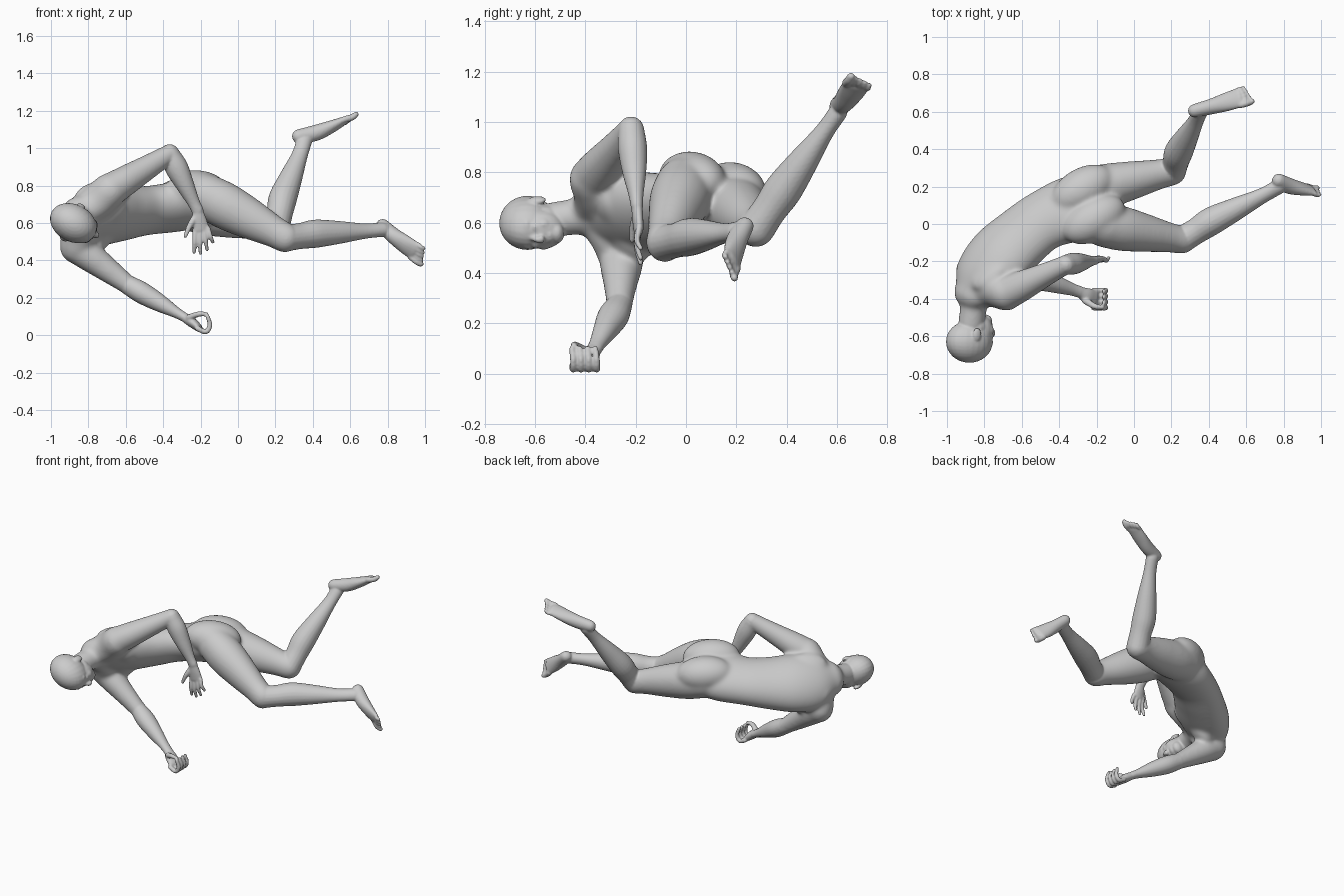
import bpy, bmesh, math
from mathutils import Vector as V, Matrix

if "Cube" in bpy.data.objects:
    bpy.data.objects.remove(bpy.data.objects["Cube"])

bm = bmesh.new()


def tube(pts, side, side2=None, n=20, sub=5):
    """Smooth tube with domed ends; pts are (x, y, z, half width, half depth)."""
    P = [V(p) for p in pts]
    P = [2 * P[0] - P[1]] + P + [2 * P[-1] - P[-2]]
    rows = []
    for i in range(1, len(P) - 2):
        a, b, c, d = P[i - 1:i + 3]
        for k in range(sub):
            t = k / sub
            rows.append(0.5 * (2 * b + (c - a) * t + (2 * a - 5 * b + 4 * c - d) * t * t
                               + (3 * b - a - 3 * c + d) * t ** 3))
    rows.append(P[-2])
    s0, s1 = V(side), V(side2 or side)
    rings = []
    m = len(rows) - 1
    for i, r in enumerate(rows):
        tan = (rows[min(i + 1, m)].to_3d() - rows[max(i - 1, 0)].to_3d()).normalized()
        s = s0.lerp(s1, i / m)
        u = (s - tan * s.dot(tan)).normalized()
        w = tan.cross(u)
        steps = [(0, 1)]
        dome = [(math.sin(q), math.cos(q)) for q in (0.45, 0.9, 1.3)]
        if i == 0:
            steps = [(-o, k) for o, k in reversed(dome)] + steps
        if i == m:
            steps += dome
        for o, k in steps:
            c = r.to_3d() + tan * o * min(r[3], r[4])
            rings.append([bm.verts.new(c + u * r[3] * k * math.cos(2 * math.pi * j / n)
                                       + w * r[4] * k * math.sin(2 * math.pi * j / n)) for j in range(n)])
    for A, B in zip(rings, rings[1:]):
        for j in range(n):
            bm.faces.new((A[j], A[(j + 1) % n], B[(j + 1) % n], B[j]))
    bm.faces.new(rings[0][::-1])
    bm.faces.new(rings[-1])


def ball(c, r, axes):
    rot = Matrix([V(a) for a in axes]).transposed().to_4x4()
    bmesh.ops.create_uvsphere(bm, u_segments=24, v_segments=16, radius=1,
                              matrix=Matrix.Translation(V(c)) @ rot @ Matrix.Diagonal((*r, 1)))


def limb(p, q, prof, back, side):
    """Limb segment; prof rows are (position along, half width, half depth, backward shift)."""
    p, q, back = V(p), V(q), V(back).normalized()
    tube([(*(p.lerp(q, t) + back * o), a, b) for t, a, b, o in prof], side)


def fuse(name, voxel, rounds):
    """Turn the parts gathered so far into one smooth object."""
    bmesh.ops.recalc_face_normals(bm, faces=bm.faces)
    mesh = bpy.data.meshes.new(name)
    bm.to_mesh(mesh)
    bm.clear()
    ob = bpy.data.objects.new(name, mesh)
    bpy.context.collection.objects.link(ob)
    rm = ob.modifiers.new("fuse", 'REMESH')
    rm.mode = 'VOXEL'
    rm.voxel_size = voxel
    rm.use_smooth_shade = True
    sm = ob.modifiers.new("soften", 'SMOOTH')
    sm.factor = .5
    sm.iterations = rounds
    return ob


# torso
chest_left = V((.47, -.39, .78)).normalized()
chest_front = V((.49, -.6, -.6)).normalized()
chest_up = chest_front.cross(chest_left)
hip_left = V((.5, -.82, .27)).normalized()
tube([(-.2, .1, .69, .155, .112), (-.33, .08, .685, .183, .125), (-.48, .02, .667, .17, .122),
      (-.6, -.07, .65, .18, .13), (-.72, -.18, .64, .198, .137), (-.81, -.28, .635, .182, .122),
      (-.865, -.37, .64, .115, .09)], hip_left, chest_left, n=32)
for s in (-1, 1):
    ball(V((-.71, -.255, .585)) + chest_left * .085 * s, (.095, .055, .085), (chest_left, chest_front, chest_up))
    ball(V((-.80, -.215, .675)) + chest_left * .08 * s, (.095, .05, .14), (chest_left, chest_front, chest_up))

# glutes
along = V((.8, .5, -.1))
along = (along - hip_left * along.dot(hip_left)).normalized()
for c in ((-.215, .025, .772), (-.275, .185, .73)):
    ball(c, (.185, .115, .11), (along, hip_left, along.cross(hip_left)))

# shoulders and neck
SL, SR = (-.685, -.372, .775), (-.862, -.255, .472)
for S in (SL, SR):
    tube([(-.855, -.38, .64, .08, .074), (*V((-.83, -.33, .645)).lerp(V(S), .5), .1, .092), (*S, .096, .092)],
         chest_front)
tube([(-.83, -.34, .635, .105, .095), (-.855, -.43, .625, .075, .074), (-.87, -.54, .61, .069, .072)], chest_left)

# upper arms and thighs
upper = [(0, .09, .09, 0), (.25, .084, .082, 0), (.55, .069, .07, 0), (.85, .057, .058, 0), (1, .054, .053, 0)]
thigh = [(0, .117, .12, 0), (.25, .12, .125, 0), (.55, .102, .11, 0), (.85, .08, .086, 0), (1, .076, .081, 0)]
EL, WL = V((-.365, -.218, .97)), V((-.215, -.195, .665))
ER, WR = V((-.59, -.265, .27)), V((-.285, -.365, .095))
limb(SL, EL, upper, (0, 0, 1), (0, 1, 0))
limb(SR, ER, upper, (0, 0, 1), (0, 1, 0))
legs = [  # hip, knee, ankle, toe end of foot, shin back direction, medial sign, foot width direction
    ((-.17, -.005, .745), (.255, -.085, .52), (.775, .2, .565), (.962, .168, .43), (-.3, .6, .5), -1, (.4, -.45, .8)),
    ((-.27, .175, .68), (.205, .282, .58), (.355, .605, 1.04), (.595, .682, 1.145), (-.8, .2, .4), 1, (.12, -.95, .22))]
for hip, knee, ankle, toe, back, med, across in legs:
    limb(hip, knee, thigh, back, V(knee).cross(V(back)))
trunk = fuse("trunk", .009, 24)

# bake the softened trunk, then add the finer parts to it
soft = trunk.evaluated_get(bpy.context.evaluated_depsgraph_get())
bm.from_mesh(soft.to_mesh())
bpy.data.objects.remove(trunk)

# head, in its own forward / left / up frame
F, U = V((.87, -.02, -.47)).normalized(), V((-.03, -1, -.01)).normalized()
U = (U - F * U.dot(F)).normalized()
L = U.cross(F)
hp = lambda f, l, u: V((-.875, -.6, .597)) + F * f + L * l + U * u
hb = lambda p, r: ball(hp(*p), r, (F, L, U))
hb((-.005, 0, .03), (.132, .1, .112))
hb((.05, 0, -.03), (.078, .079, .092))
hb((.02, 0, -.05), (.075, .083, .06))
hb((.085, 0, -.088), (.038, .042, .03))
hb((.106, 0, -.06), (.024, .032, .022))
hb((.095, 0, .03), (.028, .066, .026))
tube([(*hp(.118, 0, .015), .009, .009), (*hp(.136, 0, -.012), .012, .012), (*hp(.137, 0, -.03), .019, .011)], L)
for s in (-1, 1):
    hb((-.012, .099 * s, -.012), (.024, .012, .036))
    hb((.1, .034 * s, -.004), (.02, .024, .02))
    hb((.082, .042 * s, -.035), (.034, .028, .034))

# forearms
fore = [(0, .052, .052, 0), (.25, .062, .058, 0), (.55, .049, .048, 0), (.85, .034, .03, 0), (1, .032, .025, 0)]
limb(EL, WL, fore, (1, 0, 0), (1, 0, 0))
limb(ER, WR, fore, (0, 0, 1), (0, 1, 0))

# left hand, open and hanging
tube([(*WL, .03, .022), (-.207, -.192, .62, .038, .022), (-.195, -.188, .565, .045, .018)], (1, .15, .2))
for x, tx, tz in ((-.23, -.235, .435), (-.207, -.2, .43), (-.184, -.165, .45), (-.16, -.135, .49)):
    tube([(x, -.188, .57, .014, .014), ((x + tx) / 2, -.195, .285 + tz / 2, .0125, .0125),
          (tx, -.18, tz + .008, .01, .01)], (1, 0, 0), n=10)
tube([(-.225, -.195, .64, .018, .016), (-.258, -.21, .585, .016, .015), (-.282, -.215, .53, .011, .011)], (1, 0, 0), n=10)

# right hand, fingers curled into a ring
tube([(*WR, .03, .025), (-.25, -.385, .072, .044, .028), (-.215, -.4, .043, .05, .022)], (0, 1, 0))
for i in range(4):
    y = -.355 - .031 * i
    tube([(-.215, y, .035, .0155, .0155), (-.172, y, .018, .0145, .0145), (-.15, y, .052, .0135, .0135),
          (-.162, y - .005, .1, .0115, .0115)], (0, 1, 0), n=10)
tube([(-.26, -.41, .095, .02, .018), (-.21, -.44, .113, .016, .015), (-.17, -.445, .112, .012, .012)], (0, 1, 0), n=10)

# shins and feet
shin = [(0, .073, .073, 0), (.15, .069, .07, .005), (.32, .075, .076, .014), (.55, .061, .063, .008),
        (.82, .039, .044, 0), (1, .037, .042, 0)]
for hip, knee, ankle, toe, back, med, across in legs:
    knee, ankle, toe, bk = V(knee), V(ankle), V(toe), V(back)
    sd = (ankle - knee).normalized()
    bk = (bk - sd * bk.dot(sd)).normalized()
    limb(knee, ankle, shin, bk, sd.cross(bk))
    fd = (toe - ankle).normalized()
    left = V(across)
    left = (left - fd * left.dot(fd)).normalized()
    n = left.cross(fd)
    heel = ankle + n * .034 - fd * .018
    pad = toe + n * .012 - fd * .03
    tube([(*heel, .036, .038), (*(heel.lerp(pad, .35) - n * .012), .042, .043),
          (*(heel.lerp(pad, .7) - n * .008), .051, .034), (*pad, .055, .022)], left)
    for i in range(5):
        c = pad + left * med * (.041 - .0215 * i)
        length = .068 - .008 * i
        r = .018 if i == 0 else .0125
        tube([(*c, r, r), (*(c + fd * length * .6 - n * .006), r, r),
              (*(c + fd * length), r * .9, r * .85)], left, n=10)

fuse("body", .006, 5)
